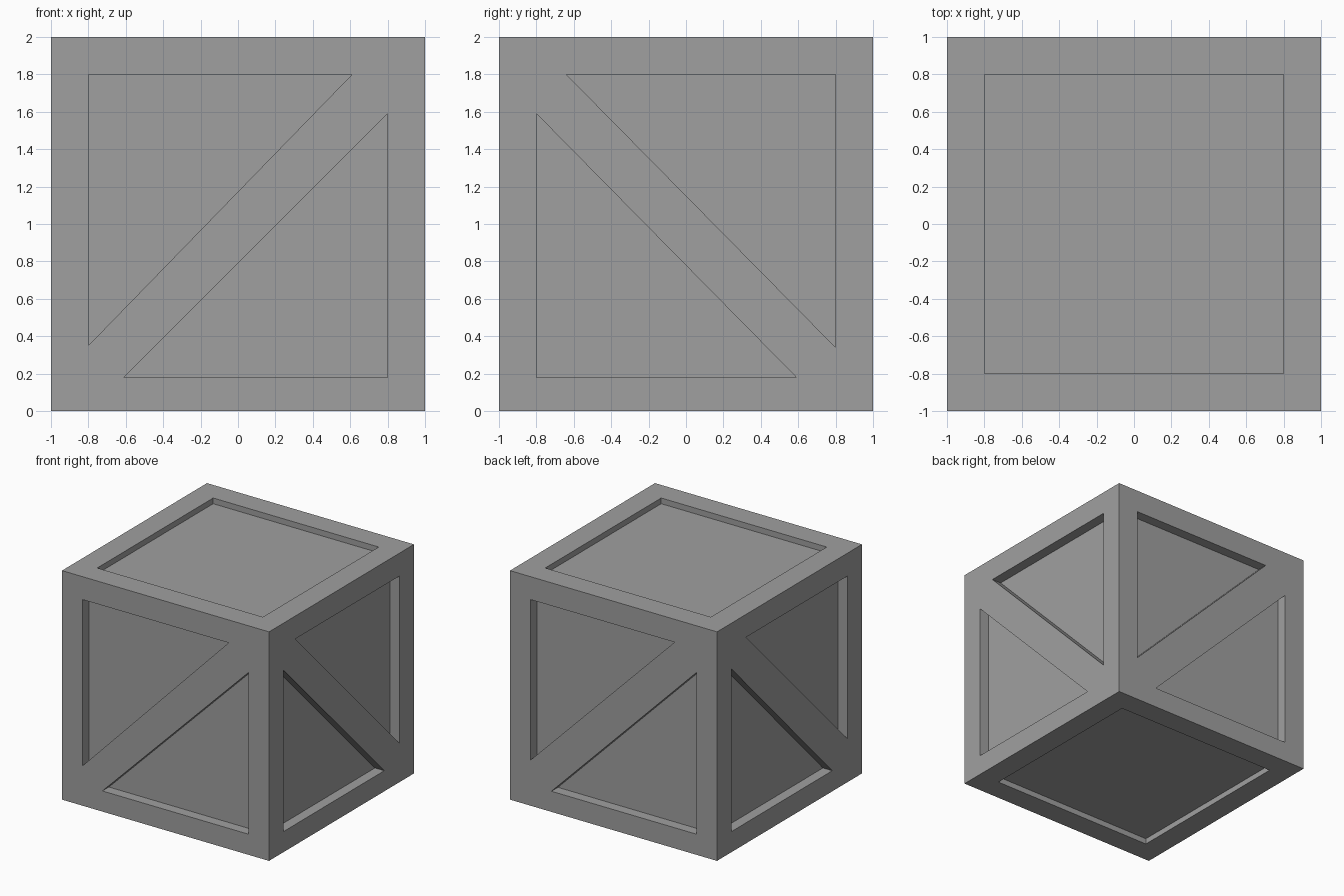
import bpy, bmesh
from math import pi
from mathutils import Matrix, Vector

if "Cube" in bpy.data.objects:
    bpy.data.objects.remove(bpy.data.objects["Cube"], do_unlink=True)

GREY = (0.35, 0.35, 0.35, 1)
mat = bpy.data.materials.new("crate grey")
mat.use_nodes = True
mat.diffuse_color = GREY
mat.node_tree.nodes["Principled BSDF"].inputs["Base Color"].default_value = GREY


def add_object(name, bm):
    bmesh.ops.recalc_face_normals(bm, faces=bm.faces)
    mesh = bpy.data.meshes.new(name)
    bm.to_mesh(mesh)
    bm.free()
    mesh.materials.append(mat)
    obj = bpy.data.objects.new(name, mesh)
    bpy.context.collection.objects.link(obj)
    return obj


def add_prism(bm, outline, depth, frame):
    """Prism whose outline lies on a crate face, reaching inward by depth."""
    outer = [bm.verts.new(frame @ Vector((u, -1.2, v))) for u, v in outline]
    inner = [bm.verts.new(frame @ Vector((u, depth - 1, v))) for u, v in outline]
    bm.faces.new(outer)
    bm.faces.new(inner)
    for i in range(len(outline)):
        j = (i + 1) % len(outline)
        bm.faces.new((outer[i], outer[j], inner[j], inner[i]))


# Solid crate
bm = bmesh.new()
bmesh.ops.create_cube(bm, size=2, matrix=Matrix.Translation((0, 0, 1)))
crate = add_object("crate", bm)

# Recesses: two triangles beside the diagonal brace on each side.
# Each side: turn, brace direction, upper tip, upper foot, lower tip, lower peak
sides = [
    (0, 1, 0.61, 0.35, -0.61, 1.59),
    (pi / 2, -1, 0.64, 0.34, -0.59, 1.59),
    (pi, 1, 0.59, 0.40, -0.60, 1.59),
    (-pi / 2, -1, 0.60, 0.38, -0.59, 1.60),
]
bm = bmesh.new()
for turn, s, up_tip, up_foot, low_tip, low_peak in sides:
    frame = Matrix.Rotation(turn, 4, "Z")
    upper = [(-0.8, 1.8), (up_tip, 1.8), (-0.8, up_foot)]
    lower = [(0.8, 0.18), (0.8, low_peak), (low_tip, 0.18)]
    for outline in (upper, lower):
        add_prism(bm, [(s * u, v) for u, v in outline], 0.09, frame)

# Shallow square recesses in the lid and the base
square = [(-0.8, -0.8), (0.8, -0.8), (0.8, 0.8), (-0.8, 0.8)]
for tilt in (pi / 2, -pi / 2):
    frame = Matrix.Translation((0, 0, 1)) @ Matrix.Rotation(tilt, 4, "X")
    add_prism(bm, square, 0.05, frame)
cutter = add_object("recess_cutter", bm)
cutter.hide_render = True

# Cut the recesses, then drop the cutter
cut = crate.modifiers.new("recesses", "BOOLEAN")
cut.operation = "DIFFERENCE"
cut.solver = "EXACT"
cut.object = cutter
bpy.context.view_layer.objects.active = crate
bpy.ops.object.modifier_apply(modifier=cut.name)
bpy.data.objects.remove(cutter, do_unlink=True)
